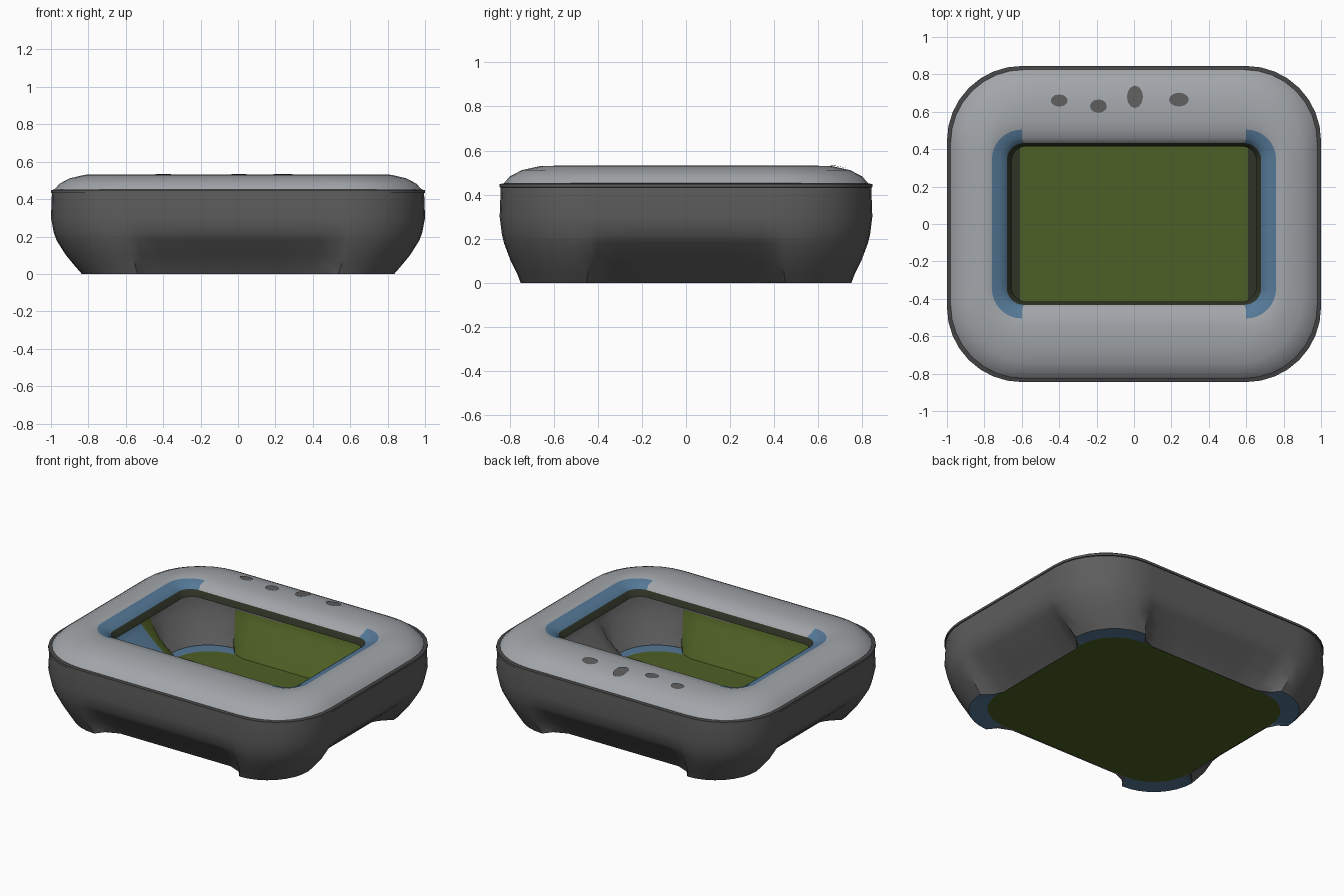
import bpy, bmesh, math
from mathutils import Vector

if "Cube" in bpy.data.objects:
    bpy.data.objects.remove(bpy.data.objects["Cube"])


def material(name, r, g, b):
    m = bpy.data.materials.new(name)
    m.use_nodes = True
    m.diffuse_color = (r, g, b, 1)
    bsdf = m.node_tree.nodes["Principled BSDF"]
    bsdf.inputs["Base Color"].default_value = (r, g, b, 1)
    bsdf.inputs["Roughness"].default_value = 0.7
    return m


MATS = [material("dark grey", 0.11, 0.11, 0.11),
        material("light grey", 0.36, 0.38, 0.40),
        material("olive green", 0.076, 0.115, 0.018),
        material("steel blue", 0.09, 0.19, 0.31),
        material("dark olive", 0.027, 0.033, 0.018),
        material("seam grey", 0.06, 0.06, 0.06)]
GREY, LIGHT, GREEN, BLUE, OLIVE, SEAM = range(6)

SIDE_STEPS = (0.04, 0.12, 0.3, 0.5, 0.7, 0.88, 0.96)
ARC = 8


def section(hx, hy, r, z, inset=0.0):
    """Rounded rectangle; the straight sides can be pushed inwards between the corners."""
    pts = []
    for k in range(4):
        a0 = k * math.pi / 2
        sx, sy = ((1, 1), (-1, 1), (-1, -1), (1, -1))[k]
        for i in range(ARC + 1):
            a = a0 + i / ARC * math.pi / 2
            pts.append(Vector((sx * (hx - r) + r * math.cos(a),
                               sy * (hy - r) + r * math.sin(a), z)))
        nx, ny = ((-1, 1), (-1, -1), (1, -1), (1, 1))[k]
        a1 = a0 + math.pi / 2
        out = Vector((math.cos(a1), math.sin(a1), 0))
        start = pts[-1].copy()
        nxt = Vector((nx * (hx - r), ny * (hy - r), z)) + out * r
        for t in SIDE_STEPS:
            ease = 0.6 if t in (SIDE_STEPS[0], SIDE_STEPS[-1]) else 1.0
            pts.append(start.lerp(nxt, t) - out * inset * ease)
    return pts


def finish(name, bm, smooth=True):
    mesh = bpy.data.meshes.new(name)
    bm.to_mesh(mesh)
    bm.free()
    for m in MATS:
        mesh.materials.append(m)
    ob = bpy.data.objects.new(name, mesh)
    bpy.context.scene.collection.objects.link(ob)
    if smooth:
        bpy.ops.object.select_all(action='DESELECT')
        ob.select_set(True)
        bpy.context.view_layer.objects.active = ob
        bpy.ops.object.shade_smooth_by_angle(angle=math.radians(35))
    return ob


def loft(name, rings, rule):
    """Skin a list of sections; rule(row, corner, centre) picks the colour of each face."""
    bm = bmesh.new()
    loops = [[bm.verts.new(p) for p in section(*ring)] for ring in rings]
    n = len(loops[0])
    per_corner = n // 4
    for row, (a, b) in enumerate(zip(loops, loops[1:])):
        for i in range(n):
            j = (i + 1) % n
            f = bm.faces.new((a[i], b[i], b[j], a[j]))
            f.material_index = rule(row, i % per_corner < ARC, f.calc_center_median())
    return finish(name, bm)


def sheet(name, points, mat):
    bm = bmesh.new()
    f = bm.faces.new([bm.verts.new(p) for p in points])
    f.material_index = mat
    return finish(name, bm, smooth=False)


# Lower body: bulging tub whose sides tuck in between four corner feet
BODY = [(0.995, 0.84, 0.40, 0.435),
        (1.0, 0.845, 0.40, 0.30),
        (0.985, 0.835, 0.40, 0.22),
        (0.97, 0.825, 0.39, 0.18, 0.02),
        (0.92, 0.795, 0.36, 0.10, 0.06),
        (0.87, 0.765, 0.32, 0.04, 0.08),
        (0.835, 0.75, 0.30, 0.0, 0.09)]
FLOOR = (0.75, 0.655, 0.27, 0.004)
loft("body_outer", BODY, lambda row, corner, c: GREY)

# Soles of the feet
loft("foot_soles", [BODY[-1], FLOOR], lambda row, corner, c: BLUE if corner else GREY)

# Floor plate
sheet("floor_plate", section(*FLOOR), GREEN)


# Inner lining, coloured in patches
def lining_colour(row, corner, c):
    if row == 0:
        return GREY
    if c.x < -0.6 and c.y < 0.3:
        return BLUE
    if corner or c.x > 0.6:
        return GREY
    if row < 3 and c.x * c.y < 0 and abs(c.x) > 0.25:
        return GREY
    return GREEN


LIP = (0.655, 0.415, 0.08, 0.45)
lining = [(b[0] - 0.03, b[1] - 0.03, b[2] - 0.03, max(b[3], 0.006)) + tuple(b[4:])
          for b in BODY]
loft("body_lining", [LIP] + lining, lining_colour)

# Dark strips along the floor ends
for name, s in (("floor_strip_left", 1), ("floor_strip_right", -1)):
    sheet(name, [(s * x, y, 0.012) for x, y in
                 ((0.61, -0.42), (0.72, -0.42), (0.72, 0.42), (0.61, 0.42))][::s], OLIVE)

# Seam ridge around the widest edge
loft("seam_ridge", [(0.99, 0.835, 0.40, 0.43), (1.0, 0.845, 0.40, 0.434),
                    (1.0, 0.845, 0.40, 0.448), (0.98, 0.825, 0.39, 0.452)],
     lambda row, corner, c: SEAM if row != 1 else GREY)


# Upper cover: soft frame around the window, blue brackets at its ends
def cover_colour(row, corner, c):
    if row == 7:
        return OLIVE
    if row in (5, 6) and (corner or abs(c.x) > 0.62):
        return BLUE
    return LIGHT


loft("top_cover", [(0.985, 0.83, 0.40, 0.447),
                   (0.955, 0.80, 0.38, 0.482),
                   (0.90, 0.745, 0.35, 0.511),
                   (0.82, 0.66, 0.29, 0.53),
                   (0.78, 0.55, 0.18, 0.532),
                   (0.76, 0.505, 0.16, 0.525),
                   (0.72, 0.46, 0.12, 0.511),
                   (0.68, 0.432, 0.09, 0.49),
                   LIP], cover_colour)

# Four dark button marks on the back of the cover
for i, (x, y, rx, ry) in enumerate(((-0.40, 0.66, 0.045, 0.033), (-0.19, 0.63, 0.045, 0.036),
                                    (0.005, 0.68, 0.043, 0.06), (0.24, 0.665, 0.053, 0.037))):
    pts = []
    for k in range(12):
        a = k * math.pi / 6
        px, py = x + rx * math.cos(a), y + ry * math.sin(a)
        pts.append((px, py, 0.535 - 0.2 * max(0.0, py - 0.66)))
    sheet(f"button_mark_{i + 1}", pts, GREY)
